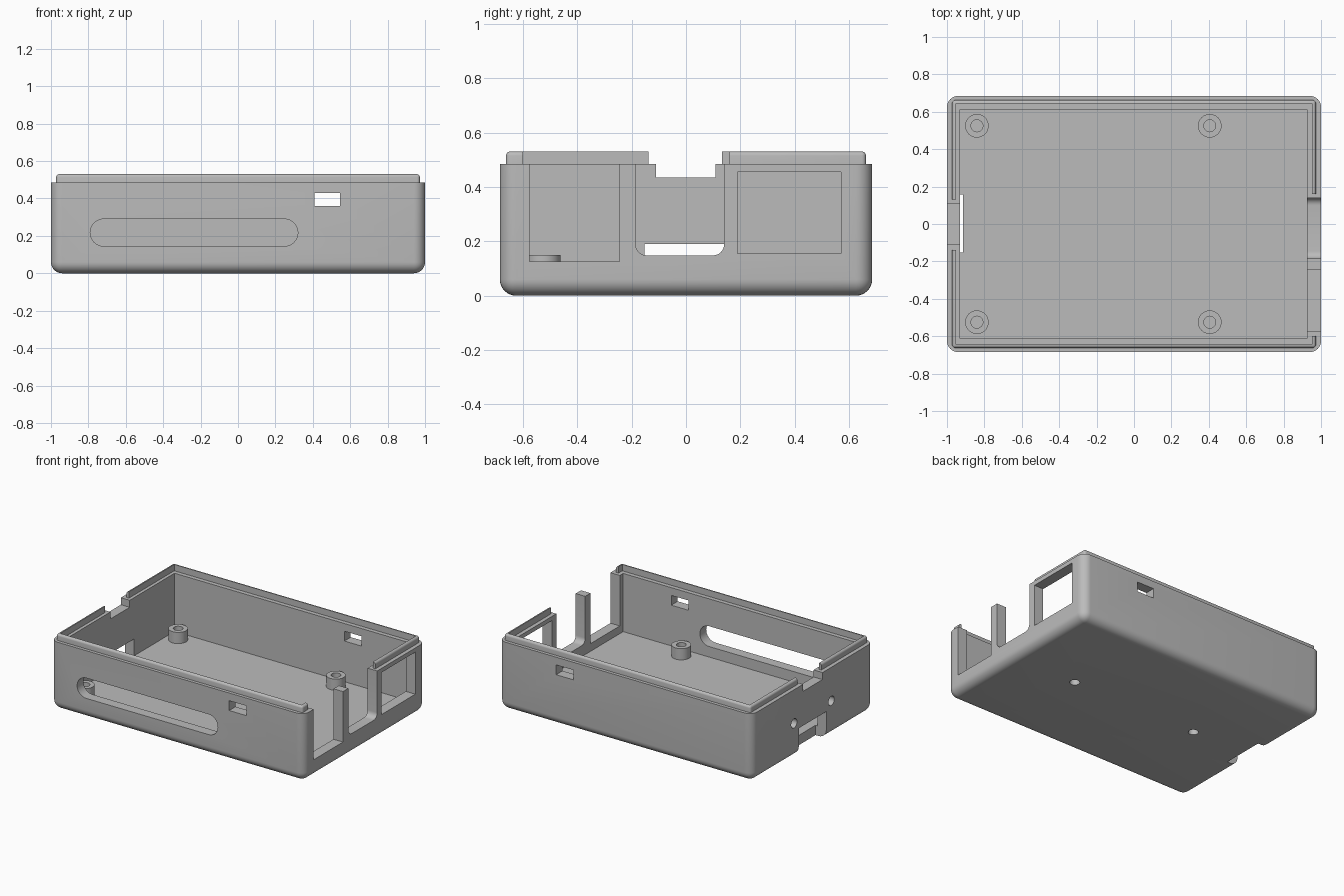
import bpy, bmesh, math
from mathutils import Vector, Matrix

if "Cube" in bpy.data.objects:
    bpy.data.objects.remove(bpy.data.objects["Cube"])

grey = bpy.data.materials.new("case grey")
grey.diffuse_color = (0.5, 0.5, 0.5, 1)
grey.use_nodes = True
grey.node_tree.nodes["Principled BSDF"].inputs["Base Color"].default_value = grey.diffuse_color


def finish(name, bm):
    bmesh.ops.recalc_face_normals(bm, faces=bm.faces)
    me = bpy.data.meshes.new(name)
    bm.to_mesh(me)
    bm.free()
    me.materials.append(grey)
    ob = bpy.data.objects.new(name, me)
    bpy.context.collection.objects.link(ob)
    return ob


def box(name, lo, hi, rounded=None, r=0.0, seg=6):
    """Box between two corners; edges accepted by rounded(midpoint, direction) are bevelled."""
    lo, hi = Vector(lo), Vector(hi)
    bm = bmesh.new()
    bmesh.ops.create_cube(bm, size=1)
    for v in bm.verts:
        v.co = Vector([(lo[i] + hi[i]) / 2 + v.co[i] * (hi[i] - lo[i]) for i in range(3)])
    if rounded:
        edges = [e for e in bm.edges
                 if rounded((e.verts[0].co + e.verts[1].co) / 2,
                            (e.verts[1].co - e.verts[0].co).normalized())]
        bmesh.ops.bevel(bm, geom=edges, offset=r, offset_type='OFFSET',
                        segments=seg, profile=0.5, affect='EDGES')
    return finish(name, bm)


def cylinder(name, centre, r, depth, axis='Z'):
    bm = bmesh.new()
    rot = Matrix.Rotation(math.pi / 2, 4, 'Y') if axis == 'X' else Matrix()
    bmesh.ops.create_cone(bm, cap_ends=True, segments=32, radius1=r, radius2=r,
                          depth=depth, matrix=Matrix.Translation(centre) @ rot)
    return finish(name, bm)


def activate(ob):
    bpy.ops.object.select_all(action='DESELECT')
    ob.select_set(True)
    bpy.context.view_layer.objects.active = ob


def cut(ob, *cutters):
    activate(ob)
    for c in cutters:
        m = ob.modifiers.new("cut", 'BOOLEAN')
        m.operation, m.solver, m.object = 'DIFFERENCE', 'EXACT', c
        bpy.ops.object.modifier_apply(modifier=m.name)
        bpy.data.objects.remove(c)


def smooth(ob):
    activate(ob)
    bpy.ops.object.shade_smooth_by_angle(angle=math.radians(30))


TOP, FLOOR = 0.485, 0.07

# Open tray with rounded corners and rounded underside
shell = box("case_shell", (-1, -0.685, 0), (1, 0.685, TOP),
            lambda m, d: abs(d.z) > 0.9 or m.z < 0.01, 0.06, 8)
cut(shell, box("cavity", (-0.93, -0.613, FLOOR), (0.925, 0.613, 1)))

# Front long slot, and clip windows through the front and back walls
cut(shell,
    box("slot", (-0.79, -0.8, 0.145), (0.32, -0.5, 0.29),
        lambda m, d: abs(d.y) > 0.9, 0.0722, 10),
    box("clip_windows", (0.41, -0.8, 0.36), (0.545, 0.8, 0.43)))

# Right end: two openings cut to the rim and one closed window
cut(shell,
    box("port_a", (0.85, -0.575, 0.125), (1.1, -0.245, 0.8)),
    box("port_b", (0.85, -0.185, 0.148), (1.1, 0.14, 0.8),
        lambda m, d: abs(d.x) > 0.9 and m.z < 0.2, 0.04),
    box("port_c", (0.85, 0.19, 0.155), (1.1, 0.57, 0.455)))

# Left end: card slot through wall and floor edge, rim notch
cut(shell,
    box("card_slot", (-1.1, -0.153, -0.1), (-0.915, 0.157, 0.19)),
    box("rim_notch", (-1.1, -0.11, 0.435), (-0.85, 0.108, 0.8)))

# Blind round holes in the left end and the underside
for s in (-1, 1):
    cut(shell,
        cylinder("end_hole", (-1, s * 0.21, 0.245), 0.033, 0.1, 'X'),
        cylinder("base_hole", (s * 0.5, 0, 0), 0.033, 0.1))
smooth(shell)

# Thin locating lip around the rim, interrupted at both ends
lip = box("rim_lip", (-0.972, -0.662, TOP - 0.01), (0.972, 0.662, 0.53),
          lambda m, d: abs(d.z) > 0.9 or m.z > 0.52, 0.015, 4)
cut(lip,
    box("lip_inside", (-0.953, -0.643, 0.3), (0.953, 0.643, 0.8)),
    box("lip_gap_left", (-1.1, -0.138, 0.3), (-0.8, 0.132, 0.8)),
    box("lip_gap_right", (0.8, -0.6, 0.3), (1.1, 0.16, 0.8)))
smooth(lip)

# Four hollow mounting posts on the floor
for i, (x, y) in enumerate([(x, y) for x in (-0.84, 0.405) for y in (-0.525, 0.525)]):
    post = cylinder(f"mounting_post_{i + 1}", (x, y, 0.1), 0.063, 0.1)
    cut(post, cylinder("post_hole", (x, y, 0.1), 0.032, 0.3))
    smooth(post)
